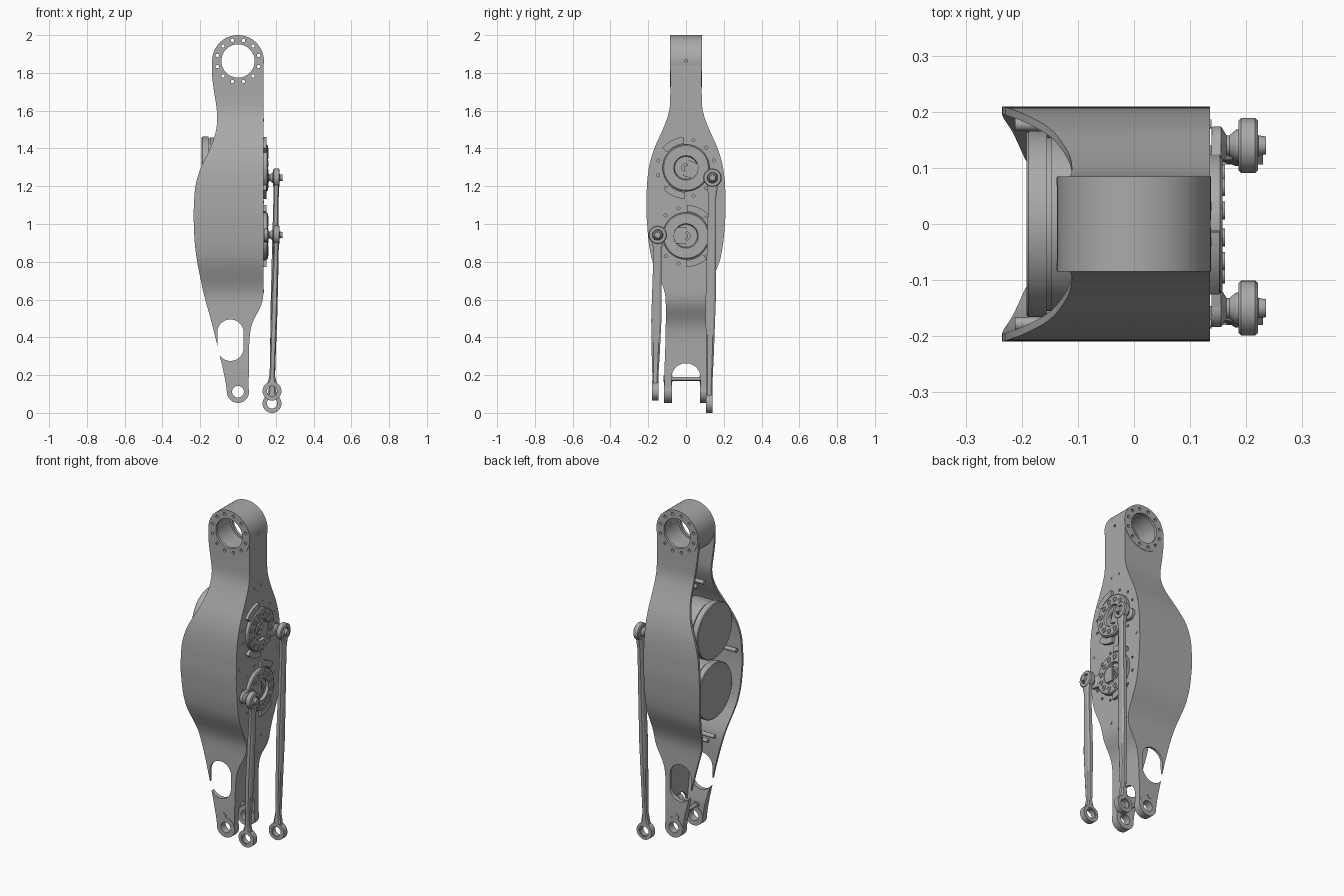
import bpy, bmesh, math
from mathutils import Matrix, Vector

if "Cube" in bpy.data.objects:
    bpy.data.objects.remove(bpy.data.objects["Cube"], do_unlink=True)

grey = bpy.data.materials.new("machined grey")
grey.use_nodes = True
GREY = (0.4, 0.4, 0.4, 1)
grey.diffuse_color = GREY
grey.node_tree.nodes["Principled BSDF"].inputs["Base Color"].default_value = GREY

TURN = {"x": Matrix.Rotation(math.pi / 2, 4, "Y"),
        "y": Matrix.Rotation(-math.pi / 2, 4, "X"),
        "z": Matrix()}
parts = []


def finish(name, bm):
    bmesh.ops.recalc_face_normals(bm, faces=bm.faces)
    mesh = bpy.data.meshes.new(name)
    bm.to_mesh(mesh)
    bm.free()
    mesh.materials.append(grey)
    obj = bpy.data.objects.new(name, mesh)
    bpy.context.collection.objects.link(obj)
    parts.append(obj)
    return obj


def lathe(name, profile, axis, loc, segs=48):
    """Spin (radius, height) points round an axis."""
    bm = bmesh.new()
    vs = [bm.verts.new((r, 0, h)) for r, h in profile]
    es = [bm.edges.new(p) for p in zip(vs, vs[1:])]
    bmesh.ops.spin(bm, geom=vs + es, cent=(0, 0, 0), axis=(0, 0, 1),
                   angle=math.tau, steps=segs)
    bmesh.ops.remove_doubles(bm, verts=bm.verts, dist=0.0001)
    bmesh.ops.transform(bm, matrix=Matrix.Translation(loc) @ TURN[axis], verts=bm.verts)
    return finish(name, bm)


def rod(name, r, a, b, axis, loc, segs=24):
    return lathe(name, [(0, a), (r, a), (r, b), (0, b)], axis, loc, segs)


def tube(name, r0, r1, a, b, axis, loc):
    return lathe(name, [(r0, a), (r1, a), (r1, b), (r0, b), (r0, a)], axis, loc)


def loft(name, rings):
    bm = bmesh.new()
    loops = [[bm.verts.new(p) for p in ring] for ring in rings]
    n = len(loops[0])
    for lo, hi in zip(loops, loops[1:]):
        for i in range(n):
            j = (i + 1) % n
            bm.faces.new((lo[i], lo[j], hi[j], hi[i]))
    bm.faces.new(loops[0])
    bm.faces.new(loops[-1])
    return finish(name, bm)


def prism(bm, outline, axis, a, b):
    """Add an extruded outline (u, z) running along x or y."""
    def place(d, u, z):
        return (d, u, z) if axis == "x" else (u, d, z)
    lo, hi = [[bm.verts.new(place(d, u, z)) for u, z in outline] for d in (a, b)]
    bm.faces.new(lo)
    bm.faces.new(hi)
    for i in range(len(lo)):
        j = (i + 1) % len(lo)
        bm.faces.new((lo[i], lo[j], hi[j], hi[i]))


def capsule(u, z0, z1, r, n=32):
    angles = [math.tau * (i + 0.5) / n for i in range(n)]
    return [(u + r * math.cos(t), (z1 if math.sin(t) > 0 else z0) + r * math.sin(t))
            for t in angles]


def round_hole(u, z, r, n=12):
    return capsule(u, z, z, r, n)


def cut(objs, prisms):
    bm = bmesh.new()
    for p in prisms:
        prism(bm, *p)
    tool = finish("cutter", bm)
    parts.remove(tool)
    tool.hide_render = True
    for obj in objs:
        mod = obj.modifiers.new("cut", "BOOLEAN")
        mod.operation, mod.solver, mod.object = "DIFFERENCE", "EXACT", tool
        bpy.context.view_layer.objects.active = obj
        bpy.ops.object.modifier_apply(modifier=mod.name)
    bpy.data.objects.remove(tool, do_unlink=True)


# Housing: open-backed U channel; columns are z, back edge, plate, half width
SHAPE = [(0.11, -0.057, 0.056, 0.115), (0.2, -0.072, 0.057, 0.115),
         (0.4, -0.12, 0.06, 0.108), (0.48, -0.14, 0.073, 0.107),
         (0.56, -0.162, 0.122, 0.107), (0.61, -0.177, 0.135, 0.107),
         (0.66, -0.188, 0.135, 0.116), (0.8, -0.217, 0.135, 0.18),
         (0.9, -0.23, 0.135, 0.198), (1.05, -0.236, 0.135, 0.21),
         (1.2, -0.228, 0.135, 0.208), (1.3, -0.199, 0.135, 0.198),
         (1.4, -0.145, 0.135, 0.17), (1.5, -0.112, 0.135, 0.122),
         (1.6, -0.11, 0.135, 0.085), (1.7, -0.127, 0.135, 0.083),
         (1.8, -0.14, 0.135, 0.083), (1.87, -0.137, 0.135, 0.083)]


def sample(z, col):
    z = min(max(z, SHAPE[0][0]), SHAPE[-1][0])
    for p, q in zip(SHAPE, SHAPE[1:]):
        if z <= q[0]:
            return p[col] + (q[col] - p[col]) * (z - p[0]) / (q[0] - p[0])


def smooth(z, col):
    return sum(sample(z + k * 0.01, col) for k in range(-4, 5)) / 9


def section(z):
    back, plate, y = (smooth(z, c) for c in (1, 2, 3))
    wall = 0.014 + 0.026 * min(1, max(0, (0.35 - z) / 0.15))
    half = [(back, y), (plate, y)], [(plate - 0.014, y - wall), (back, y - wall)]
    outer, inner = half
    pts = [(x, -v) for x, v in outer] + outer[::-1] + inner[::-1] + [(x, -v) for x, v in inner]
    return [(x, v, z) for x, v in pts]


Z0, Z1, N = 0.11, 1.865, 110
housing = loft("housing", [section(Z0 + (Z1 - Z0) * i / N) for i in range(N + 1)])

# Top bearing hub with inner lips
HUB = 1.863
hub = lathe("top_hub", [(0.088, -0.085), (0.137, -0.085), (0.137, 0.085), (0.088, 0.085),
                        (0.088, 0.068), (0.1, 0.068), (0.1, -0.068), (0.088, -0.068),
                        (0.088, -0.085)], "y", (0, 0, HUB), 64)

# Openings and bolt holes
MOTORS = {"upper": 1.297, "lower": 0.937}
cut([housing], [(capsule(-0.04, 0.345, 0.425, 0.07), "y", -0.3, 0.3),
                (capsule(0, 0, 0.187, 0.076), "x", -0.3, 0.3),
                (round_hole(0, HUB, 0.1, 64), "y", -0.3, 0.3)])
cut([housing], [(round_hole(0, 0.112, 0.032, 32), "y", -0.3, 0.3)])
holes = [(round_hole(0, HUB, 0.008), "x", 0.08, 0.3)]
for i in range(12):
    t = math.radians(15 + 30 * i)
    holes.append((round_hole(0.113 * math.cos(t), HUB + 0.113 * math.sin(t), 0.009),
                  "y", -0.3, 0.3))
    for z in MOTORS.values():
        holes.append((round_hole(0.152 * math.cos(t), z + 0.152 * math.sin(t), 0.008),
                      "x", 0.1, 0.3))
cut([housing, hub], holes)

# Lower fork bosses, cross pin and stand-off posts
for side, y in (("front", -0.095), ("back", 0.095)):
    tube(side + "_fork_boss", 0.031, 0.059, -0.022, 0.022, "y", (0, y, 0.112))
    rod(side + "_pin_cap", 0.017, -0.024, 0.024, "y", (-0.016, y, 0.18))
rod("cross_pin", 0.01, -0.1, 0.1, "y", (-0.016, 0, 0.18))
for z, y, back in ((1.55, 0.032, -0.1), (1.117, 0.178, -0.212), (0.645, 0.032, -0.17)):
    for s in (-1, 1):
        rod("standoff_post", 0.012, back, 0.13, "x", (0, s * y, z))
        rod("post_screw", 0.008, 0.13, 0.138, "x", (0, s * y, z))

# Motors with output flanges, bolts and stop lugs
STOPS = {"upper": ((95, 140), (225, 268)), "lower": ((45, 88), (270, 312))}
for name, z in MOTORS.items():
    lathe(name + "_motor", [(0, -0.192), (0.162, -0.192), (0.166, -0.188), (0.166, -0.155),
                            (0.155, -0.155), (0.155, -0.148), (0.16, -0.148), (0.16, -0.03),
                            (0.12, -0.03), (0.12, 0.11), (0, 0.11)], "x", (0, 0, z), 64)
    lathe(name + "_flange", [(0, 0.142), (0.022, 0.142), (0.022, 0.15), (0.036, 0.15),
                             (0.036, 0.143), (0.06, 0.143), (0.065, 0.158), (0.118, 0.158),
                             (0.124, 0.153), (0.124, 0.13), (0, 0.13)], "x", (0, 0, z), 64)
    for i in range(12):
        t = math.radians(30 * i + 15)
        tube(name + "_flange_bolt", 0.009, 0.016, 0.155, 0.162, "x",
             (0, 0.093 * math.cos(t), z + 0.093 * math.sin(t)))
    rod(name + "_centre_screw", 0.012, 0.14, 0.15, "x", (0, 0, z))
    for a, b in STOPS[name]:
        arc = [math.radians(a + (b - a) * k / 8) for k in range(9)]
        outline = [(0.128 * math.cos(t), z + 0.128 * math.sin(t)) for t in arc]
        outline += [(0.164 * math.cos(t), z + 0.164 * math.sin(t)) for t in arc[::-1]]
        bm = bmesh.new()
        prism(bm, outline, "x", 0.13, 0.152)
        finish(name + "_stop_lug", bm)


# Push rods: ball joint on the crank, tapered bar, lower eye
def push_rod(name, top, foot, motor_z):
    (ty, tz), (fy, fz) = top, foot
    loc = (0, ty, tz)
    d = Vector((ty, tz - motor_z))
    turn = math.atan2(d.y, d.x)
    outline = [(-0.0, -0.045), (d.length, -0.034), (d.length + 0.024, -0.024),
               (d.length + 0.034, 0), (d.length + 0.024, 0.024), (d.length, 0.034), (0, 0.045)]
    c, s = math.cos(turn), math.sin(turn)
    bm = bmesh.new()
    prism(bm, [(u * c - v * s, motor_z + u * s + v * c) for u, v in outline],
          "x", 0.138, 0.155)
    finish(name + "_crank", bm)
    lathe(name + "_ball_stud", [(0, 0.14), (0.034, 0.14), (0.034, 0.155), (0.018, 0.165),
                                (0.018, 0.17), (0.028, 0.182), (0.03, 0.203), (0.024, 0.218),
                                (0.018, 0.222), (0.016, 0.235), (0, 0.235)], "x", loc, 32)
    lathe(name + "_upper_eye", [(0.028, 0.186), (0.044, 0.186), (0.049, 0.191), (0.049, 0.216),
                                (0.044, 0.221), (0.028, 0.221), (0.028, 0.186)], "x", loc)
    tube(name + "_lower_eye", 0.033, 0.05, -0.017, 0.017, "y", (0.18, fy, fz))
    tube(name + "_lower_bushing", 0.027, 0.034, -0.014, 0.014, "y", (0.18, fy, fz))
    a, b = Vector((0.203, ty, tz - 0.036)), Vector((0.18, fy, fz + 0.038))
    rings = []
    for f, hx, hy in ((0, 0.016, 0.03), (0.06, 0.014, 0.021), (0.3, 0.016, 0.024),
                      (0.55, 0.017, 0.027), (0.8, 0.015, 0.021), (0.94, 0.014, 0.016),
                      (1, 0.026, 0.016)):
        p = a.lerp(b, f)
        rings.append([p + Vector((hx * u, hy * v, 0)) for u, v in
                      ((1, 0.6), (0.6, 1), (-0.6, 1), (-1, 0.6),
                       (-1, -0.6), (-0.6, -1), (0.6, -1), (1, -0.6))])
    loft(name + "_bar", rings)


push_rod("long_rod", (0.14, 1.245), (0.123, 0.05), MOTORS["upper"])
push_rod("short_rod", (-0.15, 0.942), (-0.163, 0.115), MOTORS["lower"])

# Smooth shading with sharp edges kept
bpy.ops.object.select_all(action="DESELECT")
for obj in parts:
    obj.select_set(True)
bpy.context.view_layer.objects.active = housing
bpy.ops.object.shade_smooth_by_angle(angle=math.radians(30))
